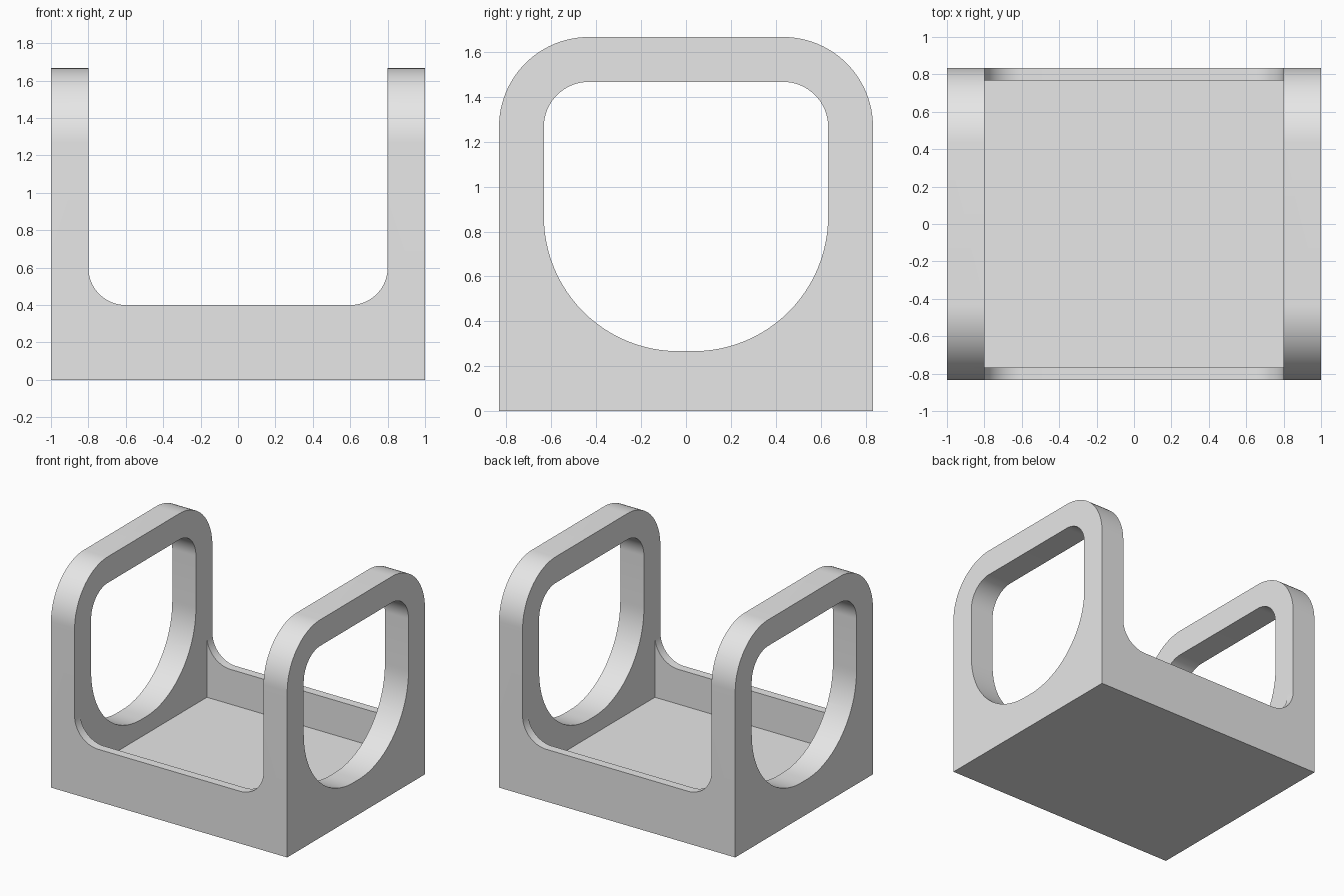
import bpy
import bmesh
from math import sin, cos, pi
from mathutils import Vector

cube = bpy.data.objects.get("Cube")
if cube:
    bpy.data.objects.remove(cube, do_unlink=True)

U = 1 / 30          # design unit
HALF_X, HALF_Y, HEIGHT = 30 * U, 25 * U, 50 * U

grey = bpy.data.materials.new("light_grey")
grey.use_nodes = True
grey.diffuse_color = (0.8, 0.8, 0.8, 1)
grey.node_tree.nodes["Principled BSDF"].inputs["Base Color"].default_value = (0.8, 0.8, 0.8, 1)


def rounded_outline(half, low, high, r_low, r_high, steps=24):
    """Symmetric rectangle outline with separate bottom and top corner radii."""
    points = []
    corners = ((1, low, r_low, 1.5), (1, high, r_high, 0),
               (-1, high, r_high, 0.5), (-1, low, r_low, 1))
    for side, level, r, start in corners:
        centre_u = side * (half - r)
        centre_v = level + r if level == low else level - r
        count = steps if r else 0
        for i in range(count + 1):
            a = (start + 0.5 * i / max(count, 1)) * pi
            points.append((centre_u + r * cos(a), centre_v + r * sin(a)))
    return points


def prism(name, outline, axis, half_depth):
    """Extrude an outline symmetrically along x or y."""
    bm = bmesh.new()
    if axis == "x":
        verts = [bm.verts.new((-half_depth, u, v)) for u, v in outline]
        step = Vector((2 * half_depth, 0, 0))
    else:
        verts = [bm.verts.new((u, -half_depth, v)) for u, v in outline]
        step = Vector((0, 2 * half_depth, 0))
    face = bm.faces.new(verts)
    new = bmesh.ops.extrude_face_region(bm, geom=[face])["geom"]
    bmesh.ops.translate(bm, vec=step, verts=[g for g in new if isinstance(g, bmesh.types.BMVert)])
    bmesh.ops.recalc_face_normals(bm, faces=bm.faces)
    mesh = bpy.data.meshes.new(name)
    bm.to_mesh(mesh)
    bm.free()
    mesh.materials.append(grey)
    obj = bpy.data.objects.new(name, mesh)
    bpy.context.collection.objects.link(obj)
    return obj


# Body with rounded upper shoulders
body = prism("open_cradle", rounded_outline(HALF_Y, 0, HEIGHT, 0, 12 * U), "x", HALF_X)

# Inner tray, front-to-back channel, and side window openings
cutters = [
    prism("tray_cutter", rounded_outline(24 * U, 4 * U, 2, 0, 0), "y", 23 * U),
    prism("channel_cutter", rounded_outline(24 * U, 12 * U, 2.2, 6 * U, 0), "y", 1.2),
    prism("window_cutter", rounded_outline(19 * U, 8 * U, 44 * U, 18 * U, 6 * U), "x", 1.2),
]
for cutter in cutters:
    cutter.hide_render = True
    mod = body.modifiers.new(cutter.name, "BOOLEAN")
    mod.operation = "DIFFERENCE"
    mod.solver = "EXACT"
    mod.object = cutter

# Bake the cuts and drop the helpers
bpy.context.view_layer.update()
graph = bpy.context.evaluated_depsgraph_get()
finished = bpy.data.meshes.new_from_object(body.evaluated_get(graph))
body.modifiers.clear()
body.data = finished
for cutter in cutters:
    bpy.data.objects.remove(cutter, do_unlink=True)

# Smooth the rounded corners, keep the edges crisp
bpy.ops.object.select_all(action="DESELECT")
body.select_set(True)
bpy.context.view_layer.objects.active = body
bpy.ops.object.shade_smooth_by_angle(angle=pi / 6)
